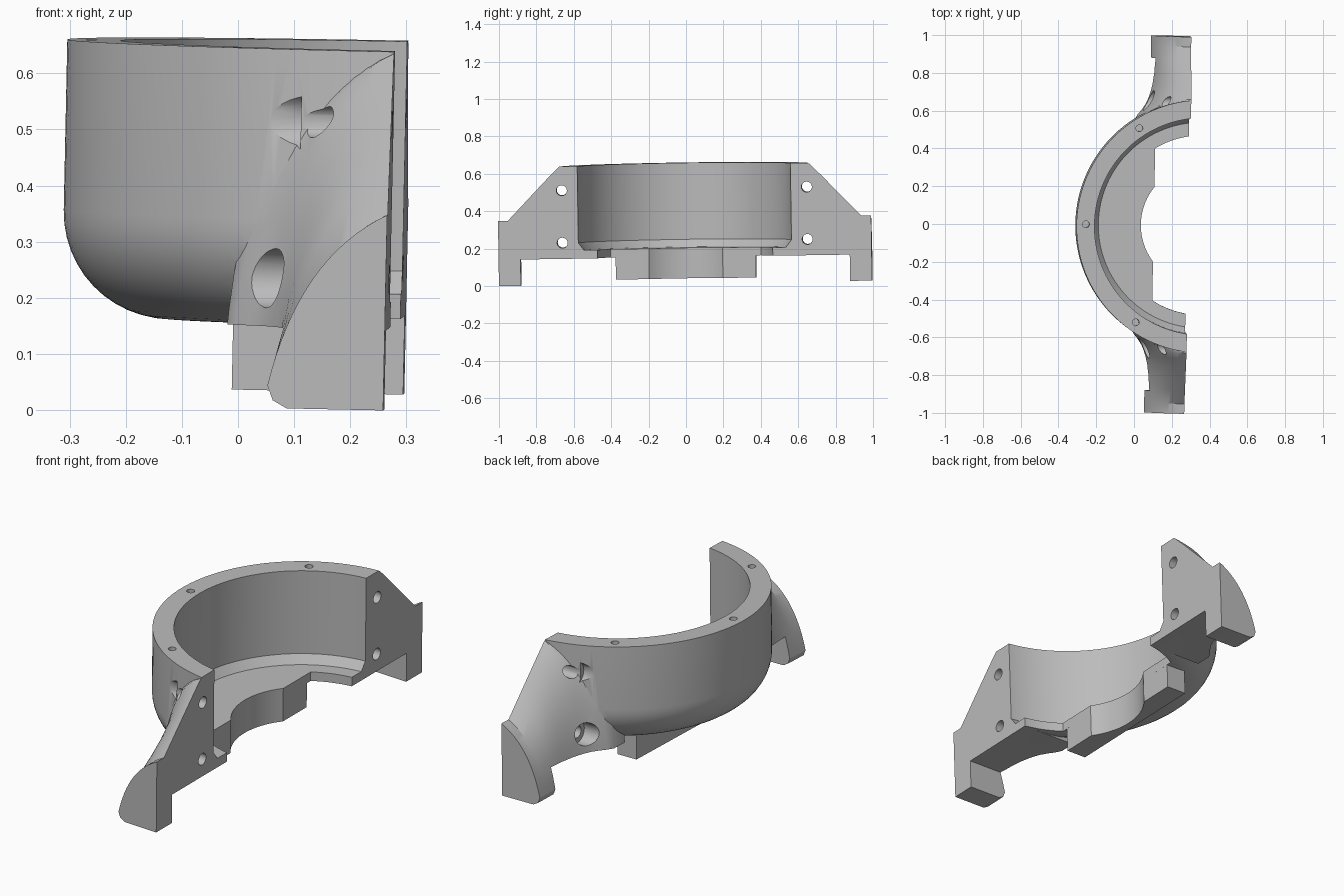
import bpy, bmesh
from math import sin, cos, radians, pi
from mathutils import Matrix, Vector

cube = bpy.data.objects.get("Cube")
if cube:
    bpy.data.objects.remove(cube, do_unlink=True)

FACE = 0.277                # x of the flat mating face
CX, CY = 0.352, 0.003       # ring axis
TOP, UNDER, FOOT = 0.654, 0.16, 0.02

grey = bpy.data.materials.new("cast_grey")
grey.use_nodes = True
grey.diffuse_color = (0.5, 0.5, 0.5, 1)
grey.node_tree.nodes["Principled BSDF"].inputs["Base Color"].default_value = (0.5, 0.5, 0.5, 1)


def finish(name, bm):
    bmesh.ops.remove_doubles(bm, verts=bm.verts, dist=1e-5)
    bmesh.ops.recalc_face_normals(bm, faces=bm.faces)
    mesh = bpy.data.meshes.new(name)
    bm.to_mesh(mesh)
    bm.free()
    mesh.materials.append(grey)
    ob = bpy.data.objects.new(name, mesh)
    bpy.context.collection.objects.link(ob)
    return ob


def loft(name, sections):
    """Solid skinned over closed sections with equal point counts."""
    bm = bmesh.new()
    rings = [[bm.verts.new(p) for p in s] for s in sections]
    n = len(rings[0])
    for a, b in zip(rings, rings[1:]):
        for i in range(n):
            j = (i + 1) % n
            bm.faces.new((a[i], a[j], b[j], b[i]))
    bm.faces.new(rings[0])
    bm.faces.new(rings[-1])
    return finish(name, bm)


def prism(name, outline, z0, z1):
    return loft(name, [[(x, y, z) for x, y in outline] for z in (z0, z1)])


def box(name, x0, x1, y0, y1, z0, z1):
    return prism(name, [(x0, y0), (x1, y0), (x1, y1), (x0, y1)], z0, z1)


def arc(r, a0, a1, n):
    angles = [radians(a0 + (a1 - a0) * i / n) for i in range(n + 1)]
    return [(CX + r * cos(a), CY + r * sin(a)) for a in angles]


def lathe(name, profile, steps=128):
    """Stack of circles about the ring axis."""
    return loft(name, [[(x, y, z) for x, y in arc(r, 0, 360 - 360 / steps, steps - 1)]
                       for r, z in profile])


def rod(name, r, start, end, sides=32):
    """Cylinder between two points."""
    a, b = Vector(start), Vector(end)
    bm = bmesh.new()
    turn = (b - a).to_track_quat('Z', 'Y').to_matrix().to_4x4()
    bmesh.ops.create_cone(bm, cap_ends=True, segments=sides, radius1=r, radius2=r,
                          depth=(b - a).length,
                          matrix=Matrix.Translation((a + b) / 2) @ turn)
    return finish(name, bm)


def combine(target, other, operation):
    mod = target.modifiers.new("combine", 'BOOLEAN')
    mod.operation, mod.object, mod.solver = operation, other, 'EXACT'
    graph = bpy.context.evaluated_depsgraph_get()
    graph.update()
    mesh = bpy.data.meshes.new_from_object(target.evaluated_get(graph))
    target.modifiers.clear()
    target.data = mesh
    bpy.data.objects.remove(other, do_unlink=True)


def flange_section(y, h, w, k):
    """Bulged cross-section, height h at the face and width w at the base."""
    low = 0.06
    pts = [(FACE + 0.04, FOOT), (FACE - w + 0.035, FOOT), (FACE - w + 0.01, 0.034)]
    p0, p2 = Vector((FACE - w, low)), Vector((FACE, h))
    ctrl = (p0 + p2) / 2 * (1 - k) + Vector((FACE - w, h)) * k
    for i in range(17):
        t = i / 16
        pts.append(tuple(p0 * (1 - t) ** 2 + ctrl * 2 * t * (1 - t) + p2 * t * t))
    pts.append((FACE + 0.04, h))
    return [(x, y, z) for x, z in pts]


# Bowl-shaped half ring with a rounded lower edge
fillet = [(0.48 + 0.19 * sin(i * pi / 24), 0.35 - 0.19 * cos(i * pi / 24)) for i in range(13)]
body = lathe("half_ring_housing", fillet + [(0.67, TOP)])

# Side flanges, sloping down to a foot and flaring into the ring
stations = [(0.9975, 0.368, 0.207, 0.5), (0.945, 0.368, 0.207, 0.5), (0.87, 0.446, 0.206, 0.5),
            (0.8, 0.519, 0.206, 0.52), (0.74, 0.581, 0.21, 0.58), (0.70, 0.622, 0.217, 0.64),
            (0.67, 0.651, 0.225, 0.7), (0.64, 0.651, 0.236, 0.78), (0.61, 0.651, 0.254, 0.85),
            (0.58, 0.651, 0.278, 0.88), (0.55, 0.651, 0.295, 0.88), (0.47, 0.651, 0.295, 0.88)]
for s in (-1, 1):
    flange = loft("flange", [flange_section(CY + s * y, h, w, k) for y, h, w, k in stations])
    combine(body, flange, 'UNION')

# Clear the underside between the feet
combine(body, box("under_cut", -0.6, 1.2, CY - 0.88, CY + 0.88, -0.2, UNDER + 0.0005), 'DIFFERENCE')

# Hanging centre tab
combine(body, box("centre_tab", -0.005, 0.1, CY - 0.375, CY + 0.375, 0.042, 0.19), 'UNION')

# Bowl interior with chamfered floor edge
combine(body, lathe("cavity", [(0.545, 0.205), (0.575, 0.245), (0.575, 0.9)]), 'DIFFERENCE')

# Stepped opening through the floor
opening = arc(0.475, 60, 122, 20) + arc(0.32, 142, 218, 24) + arc(0.475, 238, 300, 20)
combine(body, prism("opening", opening, -0.1, 0.4), 'DIFFERENCE')

# Flat mating face
combine(body, box("face_cut", FACE, 1.5, -1.5, 1.5, -0.5, 1.2), 'DIFFERENCE')

# Bolt holes with counterbores
for s in (-1, 1):
    y = CY + s * 0.655
    for z in (0.526, 0.246):
        combine(body, rod("bolt_hole", 0.028, (0, y, z), (0.4, y, z)), 'DIFFERENCE')
        combine(body, rod("counterbore", 0.053, (-0.3, y, z), (0.113, y, z)), 'DIFFERENCE')

# Small blind holes in the rim
for a in (124, 180, 236):
    x, y = arc(0.62, a, a, 1)[0]
    combine(body, rod("rim_hole", 0.018, (x, y, 0.55), (x, y, 0.75), 20), 'DIFFERENCE')

# Slight lean of the whole casting
body.data.transform(Matrix(((1, 0.019, 0.021, 0), (-0.019, 1, -0.015, 0),
                            (-0.021, 0.015, 1, 0), (0, 0, 0, 1))))
bpy.ops.object.select_all(action='DESELECT')
body.select_set(True)
bpy.context.view_layer.objects.active = body
bpy.ops.object.shade_smooth_by_angle(angle=radians(30))
